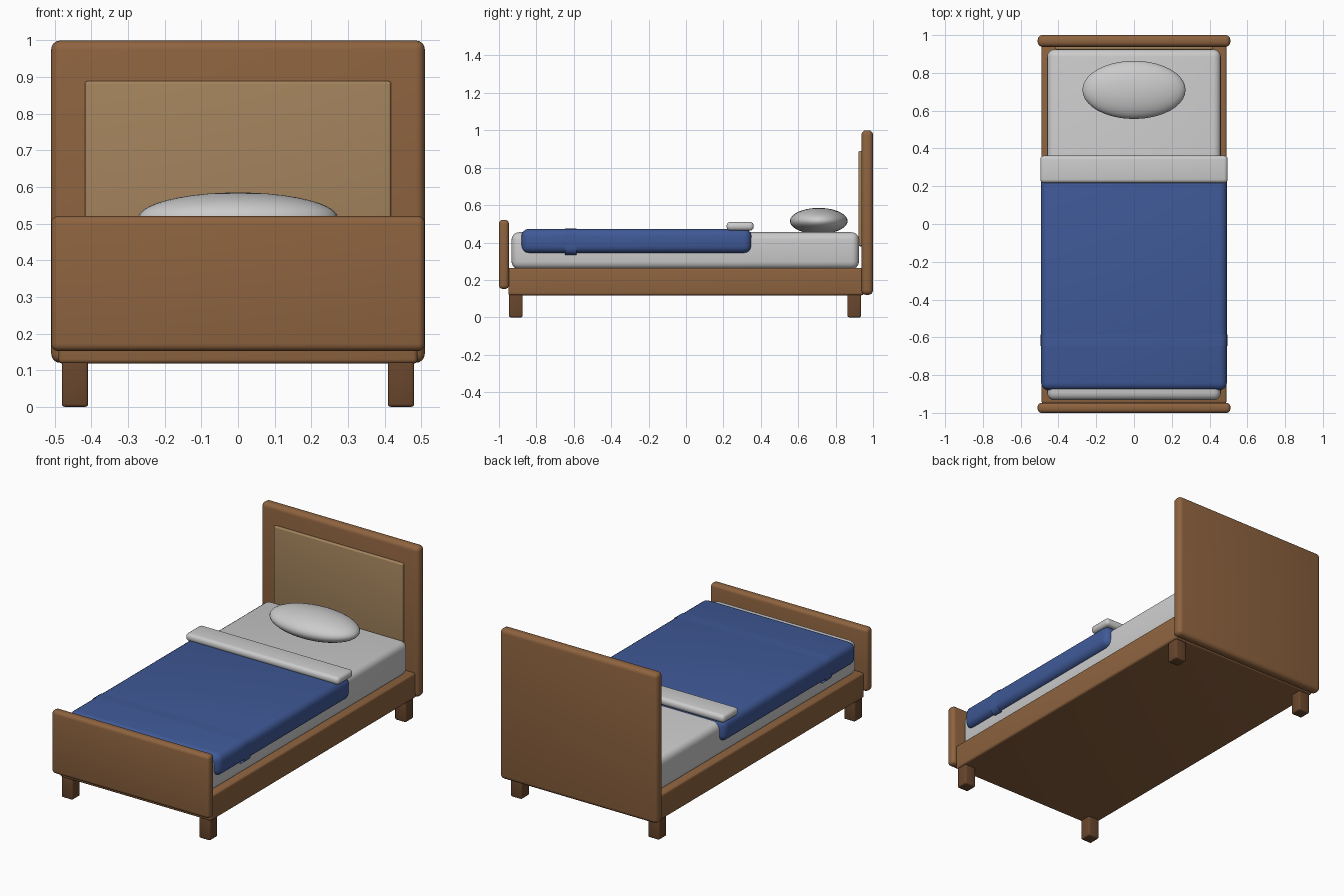
import bpy
import math

if "Cube" in bpy.data.objects:
    bpy.data.objects.remove(bpy.data.objects["Cube"])


def material(name, rgb):
    mat = bpy.data.materials.new(name)
    mat.diffuse_color = (*rgb, 1)
    mat.use_nodes = True
    mat.node_tree.nodes["Principled BSDF"].inputs["Base Color"].default_value = mat.diffuse_color
    return mat


wood = material("wood", (0.27, 0.125, 0.05))
dark_wood = material("dark_wood", (0.14, 0.062, 0.026))
panel_wood = material("panel_wood", (0.37, 0.23, 0.11))
blue = material("blue_cloth", (0.05, 0.1, 0.31))


def finish(obj, name, mat):
    obj.name = name
    if mat:
        obj.data.materials.append(mat)
    bpy.ops.object.shade_smooth_by_angle(angle=math.radians(35))
    return obj


def box(name, x, y, z, bevel, mat=None, segments=4, clamp=True):
    """Rounded box given by its (min, max) range on each axis."""
    ranges = (x, y, z)
    bpy.ops.mesh.primitive_cube_add(size=1, location=[(a + b) / 2 for a, b in ranges])
    obj = bpy.context.object
    obj.scale = [b - a for a, b in ranges]
    bpy.ops.object.transform_apply(location=False, rotation=False, scale=True)
    mod = obj.modifiers.new("rounding", 'BEVEL')
    mod.width = bevel
    mod.segments = segments
    mod.use_clamp_overlap = clamp
    bpy.ops.object.modifier_apply(modifier=mod.name)
    return finish(obj, name, mat)


# Wooden frame and boards
box("bed_frame", (-0.49, 0.49), (-0.95, 0.95), (0.118, 0.265), 0.012, wood)
box("headboard", (-0.51, 0.51), (0.938, 1.0), (0.12, 1.0), 0.025, wood)
box("footboard", (-0.51, 0.51), (-1.0, -0.947), (0.152, 0.521), 0.02, wood)
box("headboard_panel", (-0.418, 0.418), (0.922, 0.95), (0.38, 0.889), 0.008, panel_wood)

# Legs
for side, sx in (("left", -1), ("right", 1)):
    for end, cy in (("front", -0.91), ("back", 0.90)):
        cx = sx * 0.445
        box(f"{end}_{side}_leg", (cx - 0.036, cx + 0.036), (cy - 0.036, cy + 0.036),
            (0.0, 0.14), 0.008, dark_wood, 3)

# Bedding
box("mattress", (-0.46, 0.46), (-0.933, 0.925), (0.258, 0.455), 0.04)
box("blanket", (-0.492, 0.492), (-0.88, 0.35), (0.343, 0.473), 0.04, blue)
box("folded_sheet", (-0.496, 0.496), (0.217, 0.362), (0.464, 0.51), 0.02)

# Pinched seam across the blanket: thin band whose rounding flares at the edges
box("blanket_seam", (-0.494, 0.494), (-0.622, -0.610), (0.334, 0.474), 0.036, blue, 4, False)

# Pillow
bpy.ops.mesh.primitive_uv_sphere_add(segments=40, ring_count=20, radius=1, location=(0, 0.71, 0.515))
pillow = bpy.context.object
pillow.scale = (0.273, 0.154, 0.07)
bpy.ops.object.transform_apply(location=False, rotation=False, scale=True)
finish(pillow, "pillow", None)
